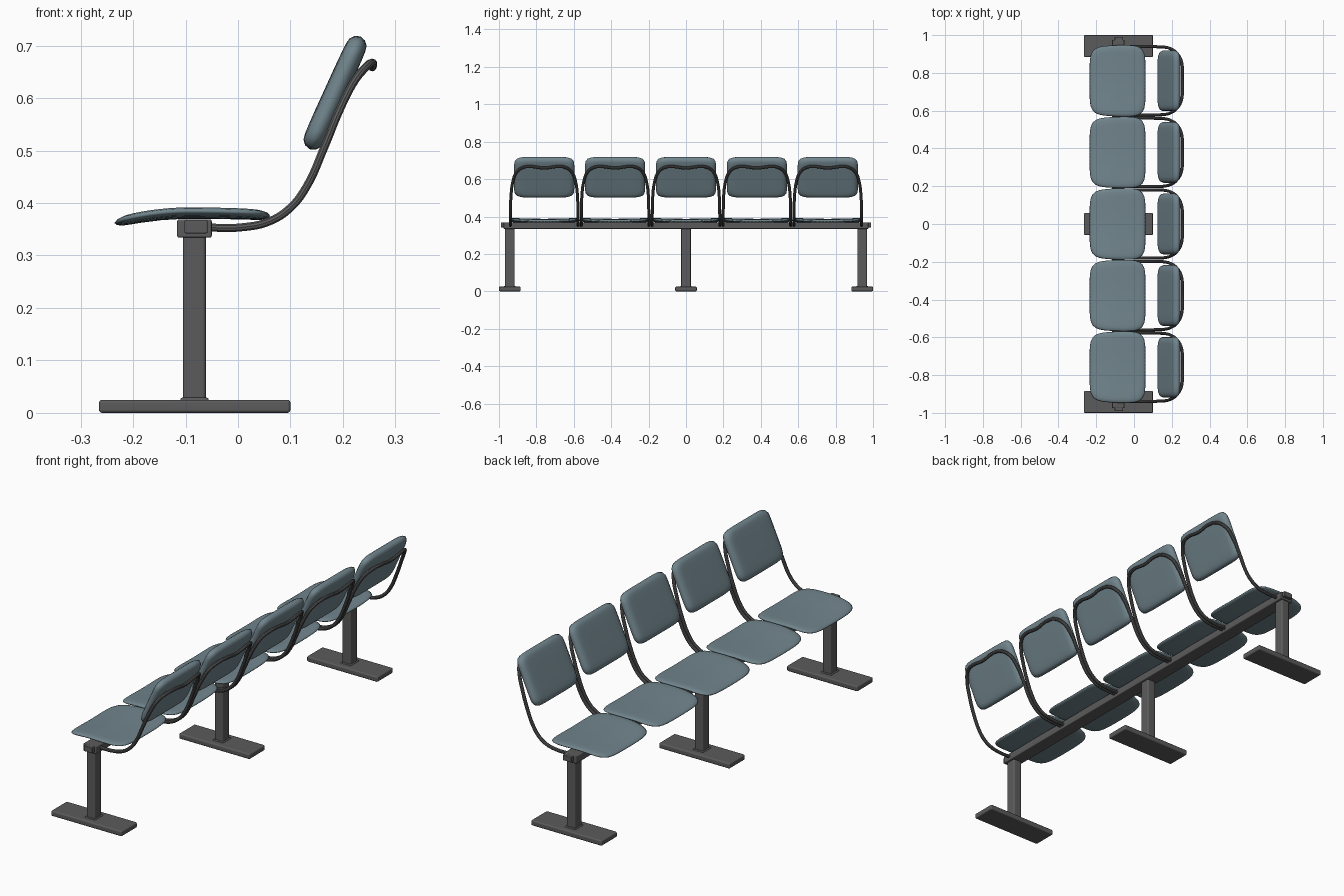
import bpy, bmesh, math
from mathutils import Vector

cube = bpy.data.objects.get("Cube")
if cube:
    bpy.data.objects.remove(cube, do_unlink=True)


def material(name, rgb):
    mat = bpy.data.materials.new(name)
    mat.use_nodes = True
    mat.diffuse_color = (*rgb, 1)
    mat.node_tree.nodes["Principled BSDF"].inputs["Base Color"].default_value = (*rgb, 1)
    return mat


upholstery = material("blue grey upholstery", (0.165, 0.235, 0.265))
steel = material("dark grey steel", (0.105, 0.105, 0.108))


def add(name, mesh, mat=None, location=(0, 0, 0)):
    obj = bpy.data.objects.new(name, mesh)
    obj.location = location
    bpy.context.collection.objects.link(obj)
    if mat:
        mesh.materials.append(mat)
    return obj


def box(name, low, high, bevel):
    """Steel box between two corners with rounded edges."""
    low, high = Vector(low), Vector(high)
    bm = bmesh.new()
    bmesh.ops.create_cube(bm, size=1)
    for v in bm.verts:
        v.co = (low + high) / 2 + v.co * (high - low)
    bmesh.ops.bevel(bm, geom=bm.edges[:], offset=bevel, segments=3,
                    profile=0.5, affect='EDGES')
    for f in bm.faces:
        f.smooth = True
    mesh = bpy.data.meshes.new(name)
    bm.to_mesh(mesh)
    bm.free()
    obj = add(name, mesh, steel)
    obj.modifiers.new("flat faces", 'WEIGHTED_NORMAL')
    return obj


# Padded cross-section: fraction of the outline, fraction of the thickness
PAD = [(0.1, -1), (0.4, -1), (0.65, -0.98), (0.8, -0.95), (0.9, -0.85), (0.97, -0.5),
       (1, 0), (0.97, 0.5), (0.9, 0.85), (0.8, 0.95), (0.65, 0.98), (0.4, 1), (0.1, 1)]


def cushion(name, shape, power, sides=64):
    """Rounded-square rings, placed in space by shape(a, b, h)."""
    bm = bmesh.new()
    rings = []
    for scale, h in PAD:
        ring = []
        for i in range(sides):
            t = math.tau * i / sides
            c, s = math.cos(t), math.sin(t)
            r = scale / (abs(c) ** power + abs(s) ** power) ** (1 / power)
            ring.append(bm.verts.new(shape(r * c, r * s, h)))
        rings.append(ring)
    for lower, upper in zip(rings, rings[1:]):
        for i in range(sides):
            j = (i + 1) % sides
            bm.faces.new((lower[i], lower[j], upper[j], upper[i]))
    bm.faces.new(rings[0][::-1])
    bm.faces.new(rings[-1])
    bmesh.ops.recalc_face_normals(bm, faces=bm.faces[:])
    for f in bm.faces:
        f.smooth = True
    mesh = bpy.data.meshes.new(name)
    bm.to_mesh(mesh)
    bm.free()
    mesh.materials.append(upholstery)
    return mesh


def seat_shape(a, b, h):
    # Front edge drops away, sides lift slightly
    width = 0.189 * (1 - 0.05 * (a - 0.25) ** 2)
    z = 0.379 - 0.004 * max(a, 0) ** 2 - 0.021 * max(-a - 0.1, 0) ** 1.7 + 0.006 * b * b
    return (-0.087 + 0.148 * a, width * b, z + 0.009 * h)


def back_shape(a, b, h):
    lean = math.radians(24.5)
    up = Vector((math.sin(lean), 0, math.cos(lean)))
    out = Vector((math.cos(lean), 0, -math.sin(lean)))
    return Vector((0.185, 0, 0.61)) + up * 0.118 * a + out * 0.021 * h + Vector((0, 0.161 * b, 0))


# Bent tube frame: one half of the path, then its mirror
half = [(-0.06, 0.181, 0.353), (0.01, 0.181, 0.354), (0.06, 0.181, 0.365),
        (0.1, 0.181, 0.391), (0.13, 0.18, 0.43), (0.164, 0.178, 0.505),
        (0.195, 0.169, 0.58), (0.223, 0.15, 0.634), (0.247, 0.115, 0.662),
        (0.256, 0.075, 0.667)]
path = half + [(0.256, 0, 0.659)] + [(x, -y, z) for x, y, z in reversed(half)]
curve = bpy.data.curves.new("frame_tube", 'CURVE')
curve.dimensions = '3D'
curve.bevel_depth = 0.008
curve.bevel_resolution = 3
curve.resolution_u = 6
curve.use_fill_caps = True
spline = curve.splines.new('BEZIER')
spline.bezier_points.add(len(path) - 1)
for point, co in zip(spline.bezier_points, path):
    point.co = co
    point.handle_left_type = point.handle_right_type = 'AUTO'
curve.materials.append(steel)
tube = add("back_frame_1", curve)
bpy.context.view_layer.objects.active = tube
tube.select_set(True)
bpy.ops.object.convert(target='MESH')
tube = bpy.context.view_layer.objects.active
bpy.ops.object.shade_smooth_by_angle()

# Five places side by side
seat_mesh = cushion("seat", seat_shape, 6)
back_mesh = cushion("backrest", back_shape, 8)
PITCH = 0.379
for n in range(5):
    place = (0, (n - 2) * PITCH, 0)
    add(f"seat_{n + 1}", seat_mesh, location=place)
    add(f"backrest_{n + 1}", back_mesh, location=place)
    if n == 0:
        tube.location = place
    else:
        add(f"back_frame_{n + 1}", tube.data, location=place)

# Beam with end caps
box("beam", (-0.116, -0.975, 0.334), (-0.05, 0.975, 0.369), 0.004)
for side, label in ((1, "left"), (-1, "right")):
    box(f"beam_cap_{label}", (-0.102, side * 0.98 - 0.01, 0.342),
        (-0.058, side * 0.98 + 0.01, 0.368), 0.003)

# Three pedestals
for label, y in (("right", -0.942), ("middle", 0), ("left", 0.942)):
    box(f"leg_{label}", (-0.105, y - 0.026, 0.015), (-0.061, y + 0.026, 0.34), 0.007)
    box(f"leg_collar_{label}", (-0.11, y - 0.031, 0.018), (-0.056, y + 0.031, 0.029), 0.004)
    box(f"foot_{label}", (-0.265, y - 0.058, 0), (0.1, y + 0.058, 0.025), 0.006)
